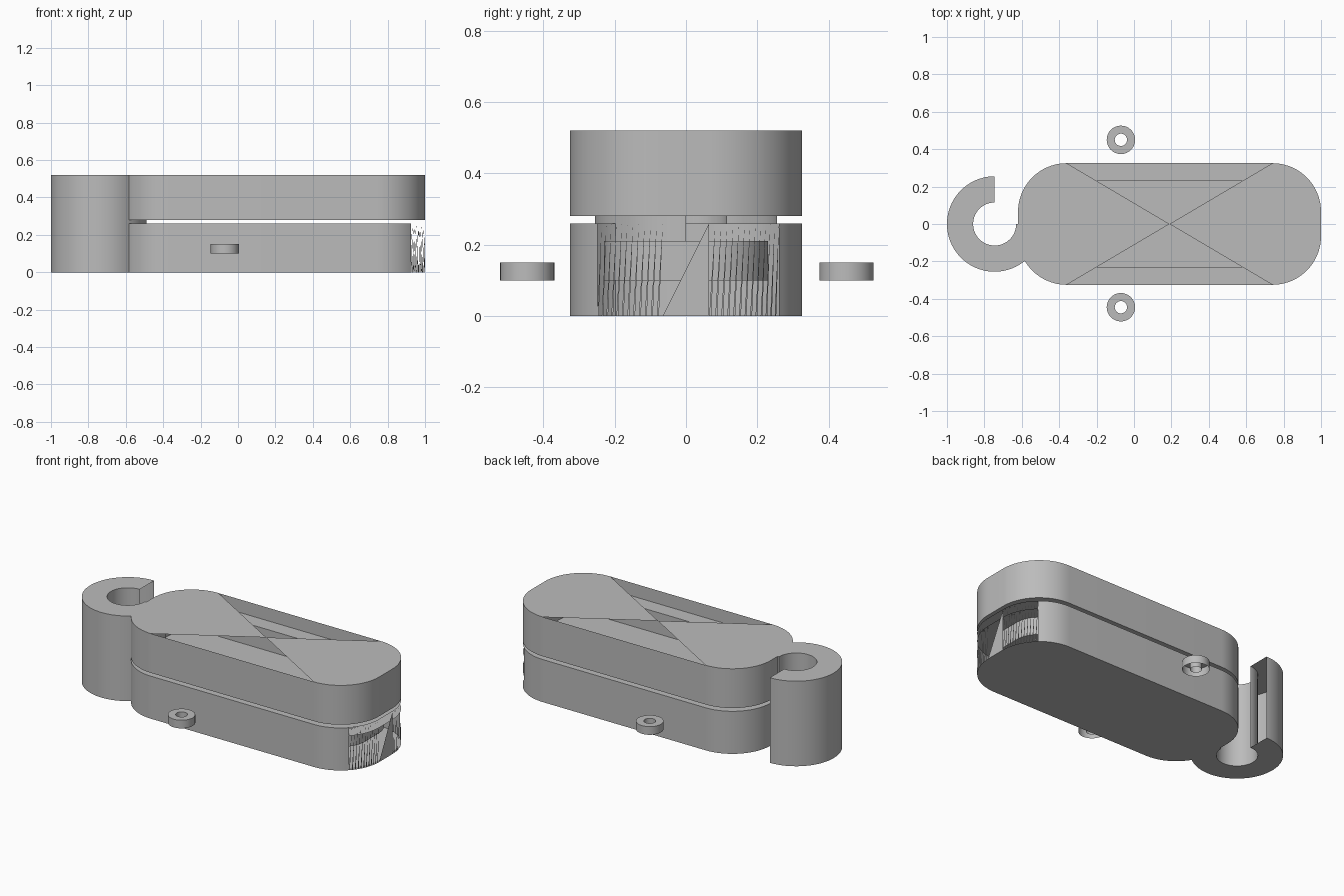
import bpy, bmesh
from math import sin, cos, pi, radians
from mathutils import Vector

cube = bpy.data.objects.get("Cube")
if cube:
    bpy.data.objects.remove(cube, do_unlink=True)

grey = bpy.data.materials.new("plain grey")
grey.use_nodes = True
tone = (0.5, 0.5, 0.5, 1)
grey.diffuse_color = tone
grey.node_tree.nodes["Principled BSDF"].inputs["Base Color"].default_value = tone

STEPS = 24          # segments in each rounded corner
RADIUS = 0.26
LEFT, RIGHT, HALF = -0.62, 1.0, 0.325
WALL = 0.095


def finish(name, bm):
    bmesh.ops.remove_doubles(bm, verts=bm.verts, dist=0.0001)
    mesh = bpy.data.meshes.new(name)
    bm.to_mesh(mesh)
    bm.free()
    obj = bpy.data.objects.new(name, mesh)
    bpy.context.collection.objects.link(obj)
    mesh.materials.append(grey)
    bpy.ops.object.select_all(action="DESELECT")
    obj.select_set(True)
    bpy.context.view_layer.objects.active = obj
    bpy.ops.object.shade_smooth_by_angle(angle=radians(30))
    return obj


def face(bm, points):
    return bm.faces.new([bm.verts.new(p) for p in points])


def arc(cx, cy, r, start, end, steps):
    return [(cx + r * cos(start + (end - start) * i / steps),
             cy + r * sin(start + (end - start) * i / steps)) for i in range(steps + 1)]


def outline(inset=0.0):
    """Rounded rectangle, anticlockwise from the lower right corner."""
    x0, x1, y = LEFT + RADIUS, RIGHT - RADIUS, HALF - RADIUS
    corners = [(x1, -y), (x1, y), (x0, y), (x0, -y)]
    pts = []
    for k, (cx, cy) in enumerate(corners):
        pts += arc(cx, cy, RADIUS - inset, (k - 1) * pi / 2, k * pi / 2, STEPS)
    return pts


def at(points, z):
    return [Vector((x, y, z)) for x, y in points]


def wall(bm, a, b, closed=True, skip=()):
    n = len(a)
    for i in range(n if closed else n - 1):
        if i not in skip:
            j = (i + 1) % n
            face(bm, [a[i], a[j], b[j], b[i]])


def tub(bm, floor, rim):
    """Inner pocket and the ledge joining it to the outer wall."""
    inner, outer = outline(WALL), outline()
    wall(bm, at(inner, rim), at(inner, floor))
    wall(bm, at(outer, rim), at(inner, rim))
    face(bm, at(inner, floor))


# Lower case, with a torn rounded end that shows the pocket inside
bm = bmesh.new()
pts = outline()
low, high = at(pts, 0), at(pts, 0.26)
half = STEPS // 2
torn = range(half, STEPS + 1 + half + 1)
wall(bm, low, high, skip=torn)
for i in torn:
    a, b, top = low[i], low[i + 1], high[i + 1]
    if i == STEPS:
        face(bm, [a, b, top])
    else:
        face(bm, [a, a.lerp(b, 0.35), top])
face(bm, low[::-1])
face(bm, high)
tub(bm, 0.10, 0.21)
finish("lower_case", bm)

# Upper case, open through two triangles that meet at its middle
bm = bmesh.new()
low, high = at(pts, 0.28), at(pts, 0.52)
wall(bm, low, high)
face(bm, low[::-1])
tub(bm, 0.31, 0.44)
centre = Vector(((LEFT + RIGHT) / 2, 0, 0.52))
ends = 2 * (STEPS + 1)
for part in (high[:ends], high[ends:]):
    face(bm, part + [centre])
finish("upper_case", bm)

# Hook: three quarters of a tube with an open end
bm = bmesh.new()
hook = [arc(-0.745, 0, r, pi / 2, 2 * pi, 3 * STEPS) for r in (0.255, 0.115)]
o0, o1 = at(hook[0], 0), at(hook[0], 0.52)
i0, i1 = at(hook[1], 0), at(hook[1], 0.52)
wall(bm, o0, o1, False)
wall(bm, i1, i0, False)
wall(bm, o1, i1, False)
wall(bm, i0, o0, False)
face(bm, [o0[-1], o1[-1], i1[-1], i0[-1]])
finish("hook", bm)

# Small rings on both sides, open underneath
for side, y in (("front", -0.445), ("back", 0.45)):
    bm = bmesh.new()
    outer, inner = (arc(-0.07, y, r, 0, 2 * pi, 32)[:-1] for r in (0.076, 0.033))
    wall(bm, at(outer, 0.10), at(outer, 0.15))
    wall(bm, at(outer, 0.15), at(inner, 0.15))
    wall(bm, at(inner, 0.15), at(inner, 0.10))
    finish(side + "_ring", bm)
